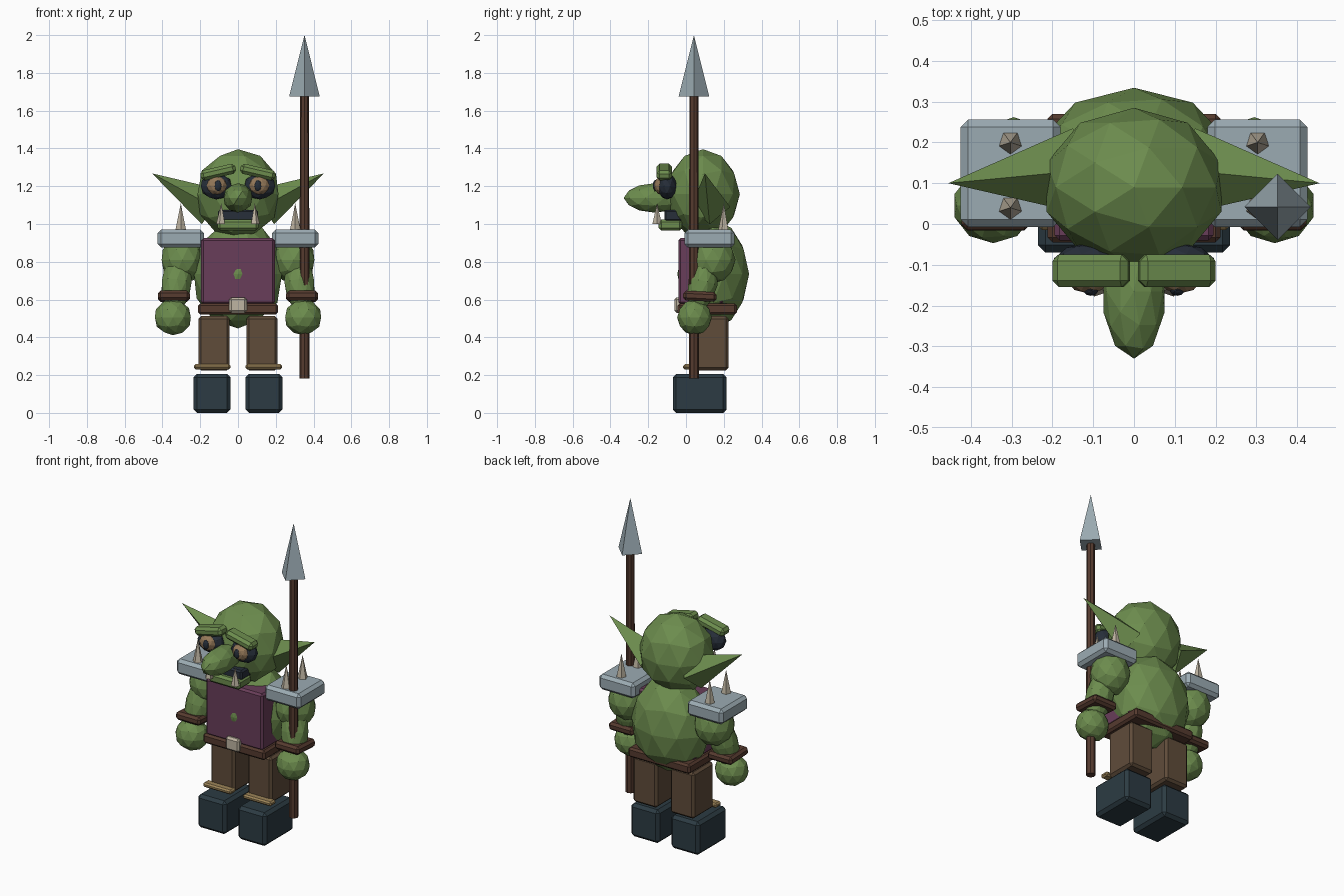
import bpy, bmesh
from math import radians
from mathutils import Vector, Matrix, Euler

if "Cube" in bpy.data.objects:
    bpy.data.objects.remove(bpy.data.objects["Cube"])


def material(name, rgb):
    m = bpy.data.materials.new(name)
    m.diffuse_color = (*rgb, 1)
    m.use_nodes = True
    m.node_tree.nodes["Principled BSDF"].inputs["Base Color"].default_value = m.diffuse_color
    return m


GREEN = material("green_skin", (0.15, 0.262, 0.075))
STEEL = material("blue_steel", (0.33, 0.41, 0.45))
PLUM = material("plum_cloth", (0.14, 0.047, 0.10))
PANTS = material("brown_cloth", (0.115, 0.072, 0.042))
LEATHER = material("dark_leather", (0.092, 0.043, 0.028))
BOOT = material("dark_slate", (0.025, 0.044, 0.056))
BONE = material("bone", (0.52, 0.46, 0.36))
GOLD = material("dull_gold", (0.34, 0.235, 0.10))
EYE = material("amber_brown", (0.30, 0.19, 0.10))
NAVY = material("eye_navy", (0.02, 0.028, 0.042))


def finish(bm, name, mat):
    bmesh.ops.recalc_face_normals(bm, faces=bm.faces)
    mesh = bpy.data.meshes.new(name)
    bm.to_mesh(mesh)
    bm.free()
    mesh.materials.append(mat)
    ob = bpy.data.objects.new(name, mesh)
    bpy.context.collection.objects.link(ob)
    return ob


def ball(name, mat, centre, radii, rot=(0, 0, 0)):
    """Faceted ellipsoid."""
    bm = bmesh.new()
    bmesh.ops.create_icosphere(bm, subdivisions=2, radius=1)
    m = Euler([radians(a) for a in rot]).to_matrix().to_4x4()
    bm.transform(Matrix.Translation(centre) @ m @ Matrix.Diagonal((*radii, 1)))
    return finish(bm, name, mat)


def box(name, mat, lo, hi, bevel=0.012, rot=(0, 0, 0)):
    """Chamfered box between two corners, turned about its centre."""
    lo, hi = Vector(lo), Vector(hi)
    bm = bmesh.new()
    bmesh.ops.create_cube(bm, size=1)
    bm.transform(Matrix.Diagonal((*(hi - lo), 1)))
    bmesh.ops.bevel(bm, geom=bm.edges[:], offset=bevel, segments=1,
                    affect='EDGES', profile=0.5)
    m = Euler([radians(a) for a in rot]).to_matrix().to_4x4()
    bm.transform(Matrix.Translation((lo + hi) / 2) @ m)
    return finish(bm, name, mat)


def taper(name, mat, a, b, r1, r2=0.0, sides=5, spin=0):
    """Cone or rod from point a to point b."""
    a, b = Vector(a), Vector(b)
    bm = bmesh.new()
    bmesh.ops.create_cone(bm, cap_ends=True, segments=sides, radius1=r1,
                          radius2=r2, depth=(b - a).length)
    if r2 == 0:
        bmesh.ops.remove_doubles(bm, verts=bm.verts[:], dist=1e-5)
    m = (b - a).to_track_quat('Z', 'Y').to_matrix().to_4x4()
    bm.transform(Matrix.Translation((a + b) / 2) @ m @ Matrix.Rotation(radians(spin), 4, 'Z'))
    return finish(bm, name, mat)


def both(ob):
    """Mirror a right-hand part across the middle."""
    mesh = ob.data.copy()
    mesh.transform(Matrix.Scale(-1, 4, (1, 0, 0)))
    mesh.flip_normals()
    twin = bpy.data.objects.new(ob.name + "_mirrored", mesh)
    bpy.context.collection.objects.link(twin)


# Body, vest and belt
ball("body", GREEN, (0, 0.144, 0.735), (0.245, 0.19, 0.288))
box("vest", PLUM, (-0.195, -0.04, 0.575), (0.195, 0.2, 0.925))
box("belt", LEATHER, (-0.212, -0.045, 0.52), (0.212, 0.27, 0.58))
box("buckle", BONE, (-0.047, -0.062, 0.53), (0.047, -0.02, 0.612))

# Head, nose and mouth
ball("head", GREEN, (0, 0.09, 1.158), (0.225, 0.195, 0.238))
ball("nose", GREEN, (0, -0.165, 1.138), (0.079, 0.165, 0.078))
box("mouth", NAVY, (-0.105, -0.115, 1.015), (0.105, 0.0, 1.075), 0.01)
box("lower_lip", GREEN, (-0.108, -0.145, 0.965), (0.108, -0.02, 1.025), 0.014)
both(taper("tusk", BONE, (0.09, -0.153, 1.0), (0.088, -0.153, 1.11), 0.026))

# Eyes, brows and ears
both(ball("eye_socket", NAVY, (0.115, -0.1, 1.2), (0.085, 0.052, 0.07)))
both(ball("eyeball", EYE, (0.113, -0.127, 1.203), (0.056, 0.043, 0.05)))
both(ball("pupil", NAVY, (0.106, -0.162, 1.203), (0.019, 0.014, 0.03)))
both(box("brow", GREEN, (0.01, -0.155, 1.248), (0.2, -0.075, 1.302), 0.016, (0, 13, 0)))
both(taper("ear", GREEN, (0.14, 0.13, 1.09), (0.455, 0.1, 1.268), 0.105, sides=4))

# Arms, wrist bands and hands
both(ball("upper_arm", GREEN, (0.295, 0.142, 0.81), (0.115, 0.12, 0.125)))
both(ball("forearm", GREEN, (0.325, 0.09, 0.69), (0.082, 0.078, 0.17), (-14, -7, 0)))
both(box("wrist_band", LEATHER, (0.255, -0.015, 0.592), (0.423, 0.162, 0.643), 0.014, (-3, 0, 0)))
both(ball("hand", GREEN, (0.345, 0.045, 0.506), (0.1, 0.092, 0.095)))

# Shoulder plates with spikes
both(box("shoulder_plate", STEEL, (0.18, -0.007, 0.875), (0.425, 0.256, 0.97), 0.018))
for y in (0.04, 0.2):
    both(taper("shoulder_spike", BONE, (0.303, y, 0.96), (0.303, y, 1.11), 0.031))

# Legs, cuffs and boots
both(box("trouser_leg", PANTS, (0.045, 0.025, 0.225), (0.21, 0.226, 0.512), 0.014))
both(box("trouser_cuff", GOLD, (0.04, -0.015, 0.23), (0.234, 0.04, 0.258), 0.009))
both(box("boot", BOOT, (0.04, -0.07, 0.0), (0.235, 0.215, 0.206), 0.018))

# Spear
taper("spear_shaft", LEATHER, (0.352, 0.042, 0.182), (0.352, 0.042, 1.69), 0.027, 0.024, 8)
taper("spear_head", STEEL, (0.352, 0.042, 1.675), (0.352, 0.042, 2.0), 0.081, sides=4)
